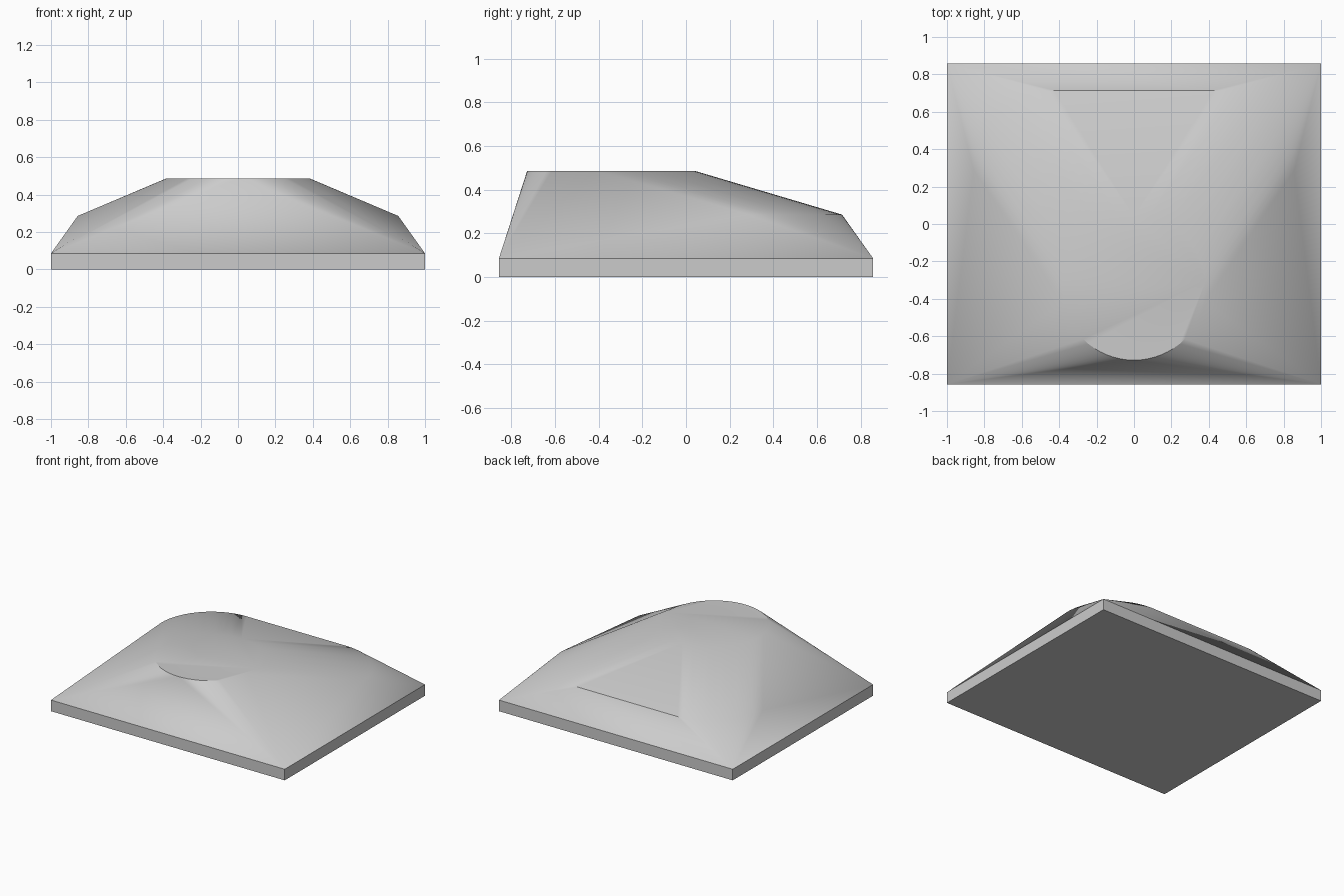
import bpy, bmesh
from math import radians, sin, cos, tau, pi

old = bpy.data.objects.get("Cube")
if old:
    bpy.data.objects.remove(old, do_unlink=True)

HALF_X, HALF_Y, SLAB = 1.0, 0.857, 0.086

grey = bpy.data.materials.new("light grey")
grey.use_nodes = True
grey.diffuse_color = (0.6, 0.6, 0.6, 1)
grey.node_tree.nodes["Principled BSDF"].inputs["Base Color"].default_value = (0.6, 0.6, 0.6, 1)


def arc(cx, cy, z, radius, start, end, steps):
    """Points along a horizontal arc, both ends included."""
    angles = [start + (end - start) * i / steps for i in range(steps + 1)]
    return [(cx + radius * cos(a), cy + radius * sin(a), z) for a in angles]


def finish(name, bm):
    bmesh.ops.recalc_face_normals(bm, faces=bm.faces)
    mesh = bpy.data.meshes.new(name)
    bm.to_mesh(mesh)
    bm.free()
    obj = bpy.data.objects.new(name, mesh)
    bpy.context.collection.objects.link(obj)
    mesh.materials.append(grey)
    return obj


# Base slab
bm = bmesh.new()
bmesh.ops.create_cube(bm, size=1)
for v in bm.verts:
    v.co = (v.co.x * 2 * HALF_X, v.co.y * 2 * HALF_Y, (v.co.z + 0.5) * SLAB)
finish("base_slab", bm)

# Faceted shell: hull of slab corners, rounded rear shoulders and round top
points = [(sx * HALF_X, sy * HALF_Y, SLAB) for sx in (-1, 1) for sy in (-1, 1)]
shoulder = arc(0.428, 0.286, 0.286, 0.429, 0, pi / 2, 16)
points += shoulder + [(-x, y, z) for x, y, z in shoulder]
points += arc(0, -0.343, 0.486, 0.385, 0, tau, 64)[:-1]

bm = bmesh.new()
for p in points:
    bm.verts.new(p)
bmesh.ops.convex_hull(bm, input=bm.verts)
# The underside sits on the slab, so it is left open
under = [f for f in bm.faces if all(v.co.z < SLAB + 0.001 for v in f.verts)]
bmesh.ops.delete(bm, geom=under, context="FACES_ONLY")
shell = finish("domed_shell", bm)
bm = bmesh.new()
bm.from_mesh(shell.data)
if sum(f.normal.z for f in bm.faces) < 0:
    bmesh.ops.reverse_faces(bm, faces=bm.faces)
    bm.to_mesh(shell.data)
bm.free()

bpy.ops.object.select_all(action="DESELECT")
shell.select_set(True)
bpy.context.view_layer.objects.active = shell
bpy.ops.object.shade_smooth_by_angle(angle=radians(30))
